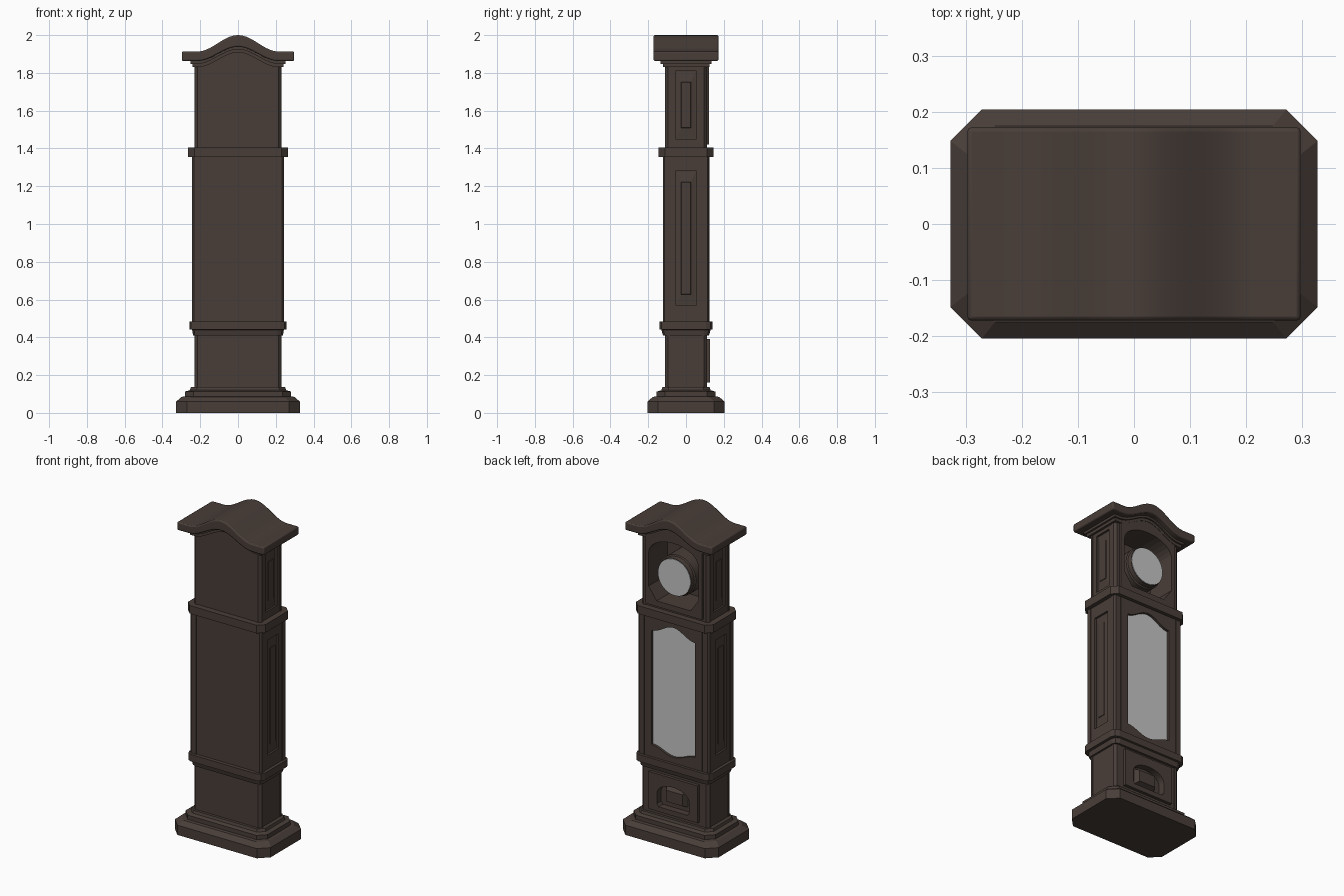
import bpy, bmesh, math

if "Cube" in bpy.data.objects:
    bpy.data.objects.remove(bpy.data.objects["Cube"], do_unlink=True)


def material(name, rgb):
    m = bpy.data.materials.new(name)
    m.use_nodes = True
    m.diffuse_color = (*rgb, 1)
    m.node_tree.nodes["Principled BSDF"].inputs["Base Color"].default_value = (*rgb, 1)
    return m


wood = material("dark wood", (0.066, 0.048, 0.04))
pale = material("pale grey", (0.56, 0.56, 0.56))


def loft(name, rings, mat=wood):
    """Skin a list of equal point rings and cap both ends."""
    bm = bmesh.new()
    rows = [[bm.verts.new(p) for p in ring] for ring in rings]
    n = len(rows[0])
    for a, b in zip(rows, rows[1:]):
        for i in range(n):
            j = (i + 1) % n
            bm.faces.new((a[i], a[j], b[j], b[i]))
    bm.faces.new(rows[0])
    bm.faces.new(rows[-1])
    bmesh.ops.recalc_face_normals(bm, faces=bm.faces)
    mesh = bpy.data.meshes.new(name)
    bm.to_mesh(mesh)
    bm.free()
    mesh.materials.append(mat)
    obj = bpy.data.objects.new(name, mesh)
    bpy.context.collection.objects.link(obj)
    return obj


def column(name, sections, cut_in=0.5):
    """Stack of rectangles (half width, half depth, corner, height).
    cut_in 0.5 gives flat chamfers, less gives fuller two-facet corners."""
    def ring(hx, hy, c, z):
        k = c * cut_in
        corner = [(hx - c, hy), (hx - k, hy - k), (hx, hy - c)]
        pts = []
        for sx, sy in ((1, 1), (1, -1), (-1, -1), (-1, 1)):
            arc = corner if sx * sy > 0 else corner[::-1]
            pts += [(sx * x, sy * y, z) for x, y in arc]
        return pts
    return loft(name, [ring(*s) for s in sections])


def corner_posts(label, inner, outer, chamfer, z0, z1):
    """Four upright corner posts, chamfered on the outer edge."""
    (a, b), (hx, hy) = inner, outer
    outline = [(a, b), (hx, b), (hx, hy - chamfer), (hx - chamfer, hy), (a, hy)]
    for sx, side in ((1, "left"), (-1, "right")):
        for sy, end in ((-1, "front"), (1, "back")):
            loft(f"{label}_post_{end}_{side}",
                 [[(sx * x, sy * y, z) for x, y in outline] for z in (z0, z1)])


def extrude(name, outline, y0, y1, mat=wood):
    return loft(name, [[(x, y, z) for x, z in outline] for y in (y0, y1)], mat)


def cut(obj, cutter):
    mod = obj.modifiers.new("cut", "BOOLEAN")
    mod.operation, mod.solver, mod.object = "DIFFERENCE", "EXACT", cutter
    bpy.context.view_layer.objects.active = obj
    bpy.ops.object.modifier_apply(modifier=mod.name)


def discard(*objs):
    for o in objs:
        bpy.data.objects.remove(o, do_unlink=True)


def wave(hx, z, rise, half, steps=28):
    """Ogee line from -hx to hx, highest in the middle."""
    pts = []
    for i in range(steps + 1):
        x = hx * (2 * i / steps - 1)
        t = min(abs(x) / half, 1)
        pts.append((x, z + rise * (1 + math.cos(math.pi * t)) / 2))
    return pts


def wave_band(hx, low, low_rise, high, high_rise, half):
    return wave(hx, low, low_rise, half) + wave(hx, high, high_rise, half)[::-1]


def arch(hx, z0, z1, rise, chamfer):
    """Opening with chamfered lower corners and an elliptical head."""
    pts = [(-hx, z0 + chamfer * 1.4), (-hx + chamfer, z0),
           (hx - chamfer, z0), (hx, z0 + chamfer * 1.4)]
    for i in range(17):
        a = math.pi * i / 16
        pts.append((hx * math.cos(a), z1 + rise * math.sin(a)))
    return pts


def rect(hx, z0, z1):
    return [(-hx, z0), (hx, z0), (hx, z1), (-hx, z1)]


def side_panels(body, label, hx, z0, z1):
    """Sunk rectangle with a raised bevelled field on each side."""
    for side, word in ((1, "left"), (-1, "right")):
        def ring(x, hy, inset):
            return [(side * x, y, z) for y, z in rect(hy, z0 + inset, z1 - inset)]
        cutter = loft("cutter", [ring(hx - 0.012, 0.055, 0), ring(hx + 0.05, 0.055, 0)])
        cut(body, cutter)
        discard(cutter)
        loft(f"{label}_panel_{word}", [ring(hx - 0.014, 0.05, 0.005),
             ring(hx - 0.01, 0.05, 0.005), ring(hx - 0.004, 0.026, 0.058),
             ring(hx - 0.001, 0.024, 0.06)])


# Stepped plinth
column("plinth", [(0.327, 0.204, 0.056, 0), (0.327, 0.204, 0.056, 0.06),
                  (0.298, 0.175, 0.05, 0.085), (0.28, 0.155, 0.045, 0.087),
                  (0.28, 0.155, 0.045, 0.113), (0.255, 0.13, 0.035, 0.12),
                  (0.25, 0.125, 0.035, 0.136)])

# Three stages of the case with corner posts
lower_case = column("lower_case", [(0.227, 0.108, 0.02, z) for z in (0.13, 0.42)])
trunk = column("trunk", [(0.239, 0.118, 0.02, z) for z in (0.48, 1.36)])
hood = column("hood", [(0.227, 0.108, 0.02, z) for z in (1.4, 1.98)])
corner_posts("lower", (0.2, 0.084), (0.23, 0.111), 0.015, 0.13, 0.42)
corner_posts("trunk", (0.2, 0.087), (0.243, 0.123), 0.009, 0.48, 1.36)
corner_posts("hood", (0.2, 0.084), (0.23, 0.111), 0.015, 1.4, 1.85)

# Mouldings between stages
column("waist_moulding", [(0.238, 0.122, 0.03, 0.41), (0.243, 0.13, 0.035, 0.44),
                          (0.258, 0.141, 0.035, 0.442), (0.258, 0.141, 0.035, 0.485)], 0.3)
column("hood_moulding", [(0.264, 0.145, 0.035, 1.355), (0.264, 0.145, 0.035, 1.405)])

# Hood door, opening and wavy top
hood_door = extrude("hood_door", rect(0.195, 1.42, 1.97), 0.1, 0.122)
above = extrude("cutter", wave_band(0.4, 1.845, 0.075, 2.2, 0, 0.21), -0.3, 0.3)
opening = extrude("cutter", arch(0.17, 1.455, 1.74, 0.1, 0.055), -0.06, 0.3)
for part in (hood, hood_door):
    cut(part, above)
    cut(part, opening)
discard(above, opening)


# Dial drum and face
def circle(r, y, z=1.628, n=48):
    return [(r * math.cos(2 * math.pi * i / n), y, z + r * math.sin(2 * math.pi * i / n))
            for i in range(n)]


drum = loft("dial_drum", [circle(0.124, -0.065), circle(0.124, 0.08),
                          circle(0.116, 0.085), circle(0.114, 0.112)])
loft("dial_face", [circle(0.111, 0.11), circle(0.111, 0.115)], pale)

# Trunk door with a sunk window
trunk_door = extrude("trunk_door", rect(0.197, 0.48, 1.36), 0.105, 0.124)
window_hole = extrude("cutter", wave_band(0.149, 0.56, -0.04, 1.265, 0.055, 0.149), 0.1, 0.3)
for part in (trunk, trunk_door):
    cut(part, window_hole)
discard(window_hole)
extrude("trunk_window", wave_band(0.149, 0.56, -0.04, 1.265, 0.055, 0.149), 0.102, 0.109, pale)

# Lower raised panel with arched recess and central block
lower_panel = extrude("lower_panel", rect(0.168, 0.16, 0.39), 0.1, 0.127)
recess = extrude("cutter", arch(0.11, 0.19, 0.27, 0.065, 0.012), 0.085, 0.3)
for part in (lower_case, lower_panel):
    cut(part, recess)
discard(recess)
loft("lower_block", [[(x, y, z) for x, z in rect(hx, 0.265 - hz, 0.265 + hz)]
                     for hx, hz, y in ((0.075, 0.05, 0.08), (0.055, 0.035, 0.115))])

# Side panels
side_panels(trunk, "trunk", 0.239, 0.57, 1.28)
side_panels(hood, "hood", 0.227, 1.45, 1.81)

# Wavy crown with mouldings beneath
crown = extrude("crown", wave_band(0.297, 1.863, 0.075, 1.913, 0.087, 0.215), -0.172, 0.172)
bevel = crown.modifiers.new("bevel", "BEVEL")
bevel.width, bevel.segments, bevel.angle_limit = 0.007, 2, math.radians(50)
upper = extrude("crown_moulding_upper",
                wave_band(0.252, 1.848, 0.077, 1.88, 0.075, 0.215), -0.134, 0.134)
lower = extrude("crown_moulding_lower",
                wave_band(0.241, 1.83, 0.078, 1.86, 0.075, 0.215), -0.122, 0.124)

for o in bpy.context.selected_objects:
    o.select_set(False)
for o in (crown, upper, lower, drum):
    o.select_set(True)
bpy.context.view_layer.objects.active = crown
bpy.ops.object.shade_smooth_by_angle(angle=math.radians(35))
